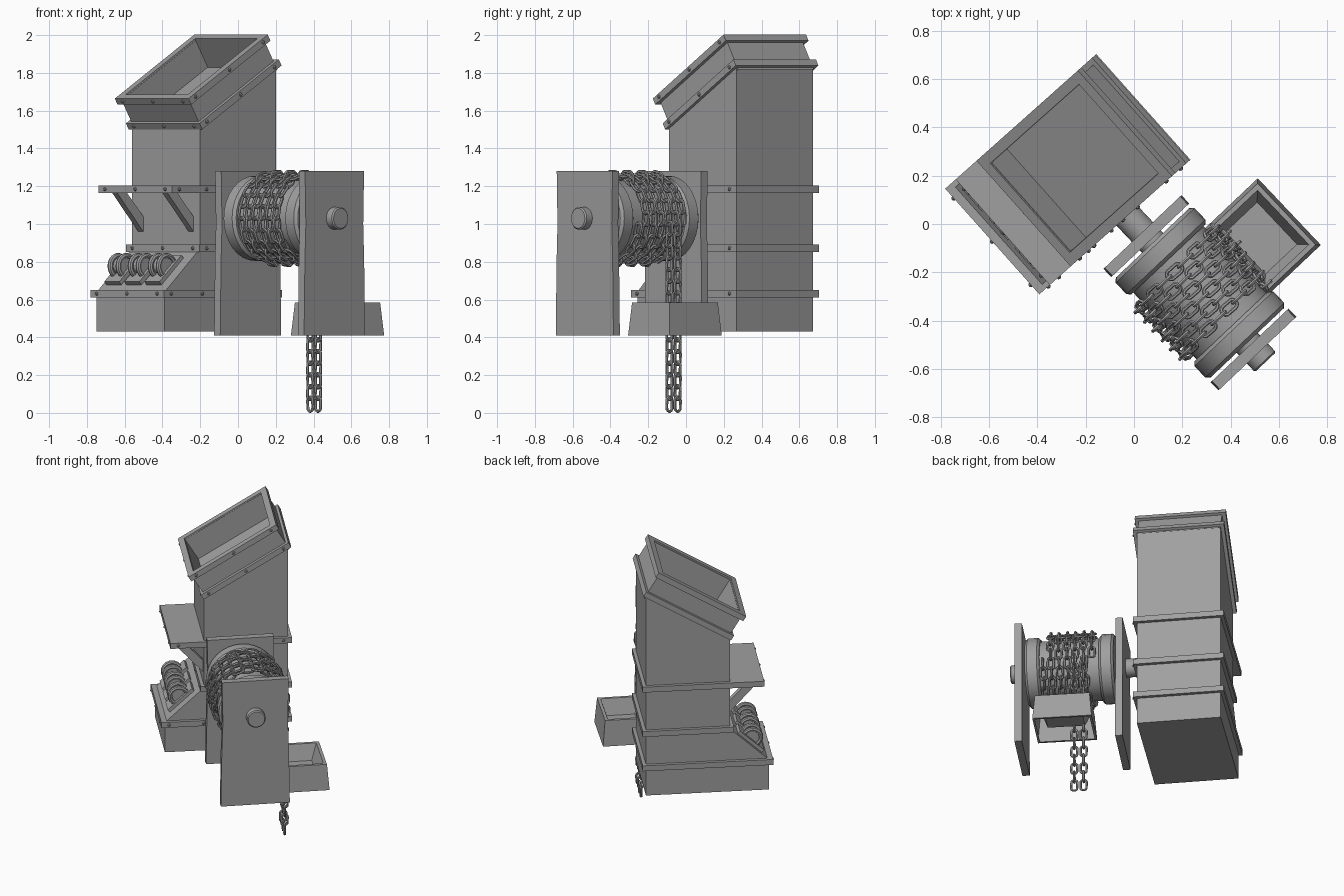
import bpy, bmesh
from math import sin, cos, pi, radians
from mathutils import Matrix, Vector

if "Cube" in bpy.data.objects:
    bpy.data.objects.remove(bpy.data.objects["Cube"], do_unlink=True)

steel = bpy.data.materials.new("grey steel")
steel.use_nodes = True
GREY = (0.35, 0.35, 0.35, 1)
steel.diffuse_color = GREY
steel.node_tree.nodes["Principled BSDF"].inputs["Base Color"].default_value = GREY

# Frames of the two assemblies and of the tilted hopper mouth
TILT = radians(31)
TOWER = Matrix.Translation((-0.18, 0.29, 0)) @ Matrix.Rotation(radians(41.7), 4, "Z")
WINCH = Matrix.Translation((0.273, -0.285, 0)) @ Matrix.Rotation(radians(43.4), 4, "Z")
MOUTH = TOWER @ Matrix.Translation((0, 0, 1.683)) @ Matrix.Rotation(-TILT, 4, "Y")
AXLE_Z = 1.03


def finish(name, bm, frame, smooth=False):
    bmesh.ops.recalc_face_normals(bm, faces=bm.faces)
    bm.transform(frame)
    mesh = bpy.data.meshes.new(name)
    bm.to_mesh(mesh)
    bm.free()
    mesh.materials.append(steel)
    ob = bpy.data.objects.new(name, mesh)
    bpy.context.collection.objects.link(ob)
    if smooth:
        bpy.ops.object.select_all(action="DESELECT")
        ob.select_set(True)
        bpy.context.view_layer.objects.active = ob
        bpy.ops.object.shade_smooth_by_angle(angle=radians(40))
    return ob


def bridge(bm, rings, closed=False):
    """Join equal rings of vertices with quads."""
    pairs = list(zip(rings, rings[1:])) + ([(rings[-1], rings[0])] if closed else [])
    for a, b in pairs:
        for i in range(len(a)):
            j = (i + 1) % len(a)
            bm.faces.new((a[i], a[j], b[j], b[i]))


def box(bm, x0, x1, y0, y1, z0, z1):
    size = Matrix.Diagonal((x1 - x0, y1 - y0, z1 - z0, 1))
    mid = Matrix.Translation(((x0 + x1) / 2, (y0 + y1) / 2, (z0 + z1) / 2))
    bmesh.ops.create_cube(bm, size=1, matrix=mid @ size)


def prism(bm, profile, y0, y1):
    rings = [[bm.verts.new((x, y, z)) for x, z in profile] for y in (y0, y1)]
    bridge(bm, rings)
    for ring in rings:
        bm.faces.new(ring)


def loft(bm, loops, closed=False, cap=False):
    """Rectangular loops given as half sizes and height."""
    rings = [[bm.verts.new((a * hx, b * hy, z)) for a, b in ((-1, -1), (1, -1), (1, 1), (-1, 1))]
             for hx, hy, z in loops]
    bridge(bm, rings, closed)
    if cap:
        bm.faces.new(rings[-1])


def lathe(bm, profile, n=32):
    """Turn radius and y pairs about the winch axle."""
    rings = [[bm.verts.new((r * cos(2 * pi * i / n), y, AXLE_Z + r * sin(2 * pi * i / n)))
              for i in range(n)] for r, y in profile]
    bridge(bm, rings)
    bm.faces.new(rings[0])
    bm.faces.new(rings[-1])


def torus(bm, place, big, small, half=0.0, n=14, sides=6):
    """Ring about local z, stretched along x by half to form a link."""
    rings = []
    for i in range(n):
        a = 2 * pi * (i + 0.5) / n
        c = Vector((big * cos(a) + (half if cos(a) > 0 else -half), big * sin(a), 0))
        out = Vector((cos(a), sin(a), 0))
        rings.append([bm.verts.new(place @ (c + out * small * cos(t) + Vector((0, 0, small * sin(t)))))
                      for t in (2 * pi * k / sides for k in range(sides))])
    bridge(bm, rings, closed=True)


# Tower: body with slanted top, stepped base and sloping console
H = 0.27
rise = H * 0.6
bm = bmesh.new()
prism(bm, [(-H, 0.6), (H, 0.6), (H, 1.683 + rise), (-H, 1.683 - rise)], -H, H)
finish("tower_body", bm, TOWER)
bm = bmesh.new()
box(bm, -0.52, H, -H, H, 0.43, 0.63)
finish("tower_base", bm, TOWER)
bm = bmesh.new()
prism(bm, [(-0.52, 0.64), (-0.26, 0.64), (-0.26, 0.86), (-0.28, 0.86)], -H, H)
finish("sloping_console", bm, TOWER)

# Bands around the tower, and the shelf carried by two brackets
E = 0.293
bm = bmesh.new()
for front, z in ((-0.545, 0.612), (-E, 0.853), (-E, 1.165)):
    box(bm, front, E, -E, E, z, z + 0.038)
finish("tower_bands", bm, TOWER)
bm = bmesh.new()
box(bm, -0.487, -0.26, -E, E, 1.165, 1.203)
finish("shelf", bm, TOWER)
bm = bmesh.new()
for y in (-0.2, 0.2):
    prism(bm, [(-0.46, 1.17), (-0.39, 1.17), (-H, 1.04), (-H, 0.96)], y - 0.02, y + 0.02)
finish("shelf_brackets", bm, TOWER)

# Hopper mouth: hollow collar with two flanges
bm = bmesh.new()
loft(bm, [(0.31, 0.268, -0.03), (0.31, 0.268, 0.165), (0.285, 0.245, 0.165), (0.285, 0.245, -0.03)], cap=True)
for z in (-0.015, 0.138):
    loft(bm, [(0.328, E, z), (0.328, E, z + 0.037), (0.287, 0.247, z + 0.037), (0.287, 0.247, z)], closed=True)
finish("hopper_mouth", bm, MOUTH)

# Rivets on the bands and flanges


def rivets(bm, points):
    for p in points:
        bmesh.ops.create_icosphere(bm, subdivisions=1, radius=0.011, matrix=Matrix.Translation(p))


bm = bmesh.new()
for front, z in ((-0.545, 0.631), (-E, 0.872), (-0.487, 1.184)):
    rivets(bm, [(front, y, z) for y in (-0.24, 0, 0.24)])
    rivets(bm, [(x, -E, z) for x in (front + 0.05, front / 2, 0, 0.24)])
finish("band_rivets", bm, TOWER, True)
bm = bmesh.new()
for z in (0.003, 0.157):
    rivets(bm, [(-0.328, y, z) for y in (-0.24, 0, 0.24)])
    rivets(bm, [(x, -E, z) for x in (-0.28, 0, 0.28)])
finish("hopper_rivets", bm, MOUTH, True)

# Three ridged wheels on the console, each in a raised surround
CONSOLE = TOWER @ Matrix.Translation((-0.4, 0, 0.755)) @ Matrix.Rotation(-radians(42), 4, "Y")
UPRIGHT = Matrix.Rotation(pi / 2, 4, "X")
bm = bmesh.new()
wheels = bmesh.new()
for y in (-0.14, 0.02, 0.18):
    box(bm, -0.11, 0.1, y - 0.06, y + 0.06, -0.01, 0.018)
    for dy in (-0.032, 0.032):
        torus(wheels, Matrix.Translation((0, y + dy, 0.03)) @ UPRIGHT, 0.055, 0.015, n=20, sides=8)
    bmesh.ops.create_cone(wheels, cap_ends=True, segments=20, radius1=0.045, radius2=0.045, depth=0.075,
                          matrix=Matrix.Translation((0, y, 0.03)) @ UPRIGHT)
finish("wheel_surrounds", bm, CONSOLE)
finish("control_wheels", wheels, CONSOLE, True)

# Winch: side plates, flanged spool and axle
bm = bmesh.new()
edge = [(0.222, 0.41), (0.216, 0.8), (0.209, 1.0), (0.215, 1.28)]
for y in (-0.323, 0.323):
    prism(bm, edge + [(-x, z) for x, z in reversed(edge)], y - 0.0235, y + 0.0235)
finish("winch_side_plates", bm, WINCH)
bm = bmesh.new()
half = [(0.21, 0.285), (0.225, 0.27), (0.225, 0.205), (0.21, 0.19), (0.2, 0.19)]
lathe(bm, half + [(r, -y) for r, y in reversed(half)])
finish("winch_spool", bm, WINCH, True)
bm = bmesh.new()
lathe(bm, [(0.053, -0.395), (0.06, -0.388), (0.06, 0.5)], 24)
finish("winch_axle", bm, WINCH, True)

# Chain: wound around the spool, with two strands hanging down
PITCH, TURNS, PER_TURN, R = 0.062, 6, 23, 0.23


def link(bm, pos, along, across, out, turned):
    a, b = (out, -across) if turned else (across, out)
    rot = Matrix((along, a, b)).transposed().to_4x4()
    torus(bm, Matrix.Translation(pos) @ rot, 0.02, 0.008, 0.018)


AXIS = Vector((0, 1, 0))
bm = bmesh.new()
for i in range(TURNS * PER_TURN):
    a = 2 * pi * i / PER_TURN
    out = Vector((cos(a), 0, sin(a)))
    along = Vector((-sin(a), 0, cos(a)))
    pos = out * R + Vector((0, 0.15 - 0.053 * i / PER_TURN, AXLE_Z))
    link(bm, pos, along, AXIS, out, i % 2)
finish("wound_chain", bm, WINCH, True)
bm = bmesh.new()
for y in (0.04, 0.1):
    for i in range(16):
        link(bm, Vector((0.245, y, 0.046 + PITCH * i)), Vector((0, 0, 1)), AXIS, Vector((1, 0, 0)), i % 2)
finish("hanging_chain", bm, WINCH, True)

# Flared tray around the hanging chain
bm = bmesh.new()
loft(bm, [(0.145, 0.175, 0.41), (0.16, 0.19, 0.41), (0.145, 0.175, 0.585),
          (0.125, 0.155, 0.585), (0.09, 0.12, 0.48)], cap=True)
finish("chain_tray", bm, WINCH @ Matrix.Translation((0.34, -0.01, 0)))
